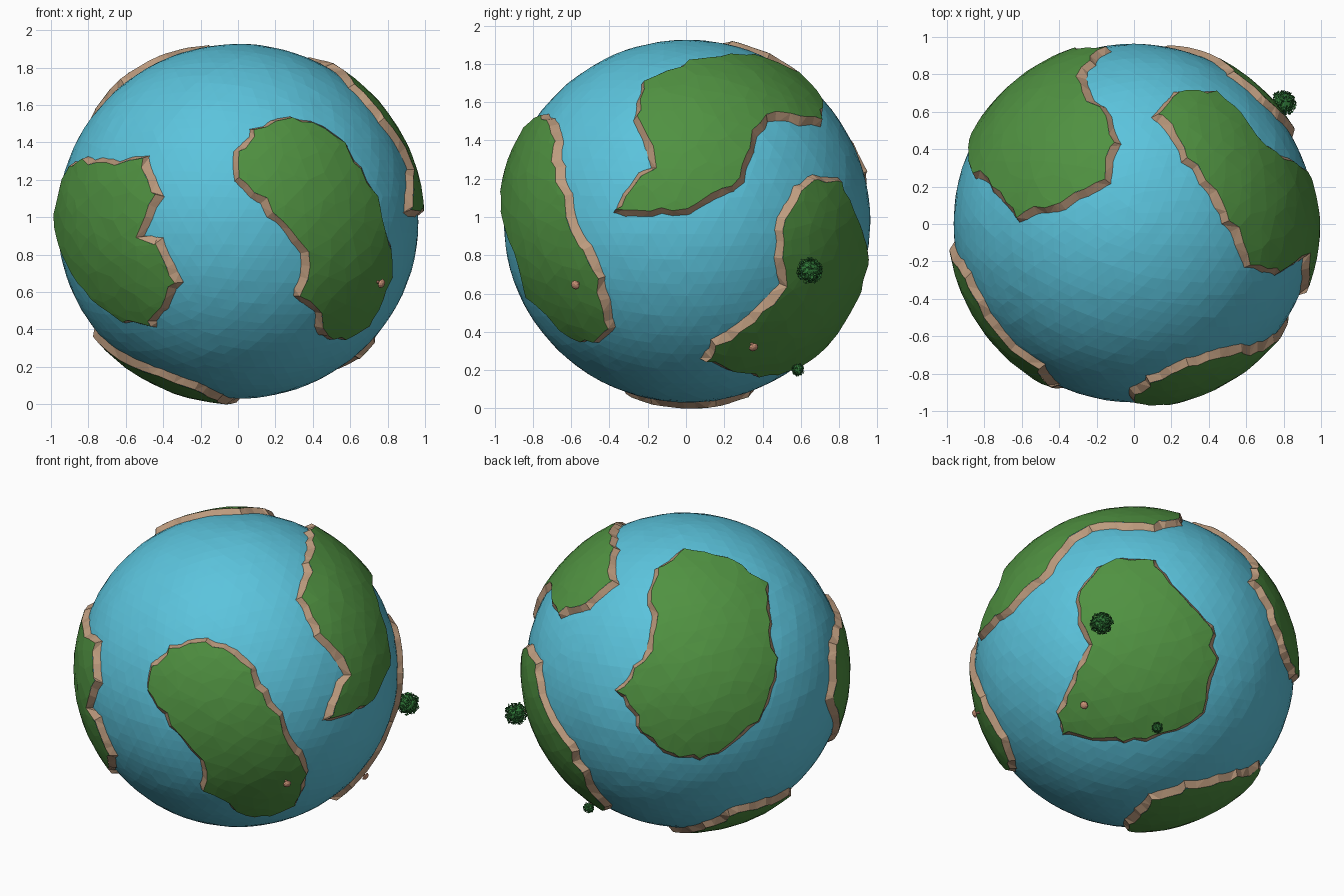
import bpy, bmesh, math, random
from mathutils import Vector, Matrix
from mathutils.geometry import delaunay_2d_cdt

random.seed(7)
if "Cube" in bpy.data.objects:
    bpy.data.objects.remove(bpy.data.objects["Cube"], do_unlink=True)

CENTER = Vector((0, 0.005, 0.978))
RADII = Vector((0.965, 0.958, 0.948))
MEAN_RADIUS = 0.957
LAND_HEIGHT = 0.033


def material(name, color):
    mat = bpy.data.materials.new(name)
    mat.use_nodes = True
    mat.diffuse_color = (*color, 1)
    shader = mat.node_tree.nodes["Principled BSDF"]
    shader.inputs["Base Color"].default_value = (*color, 1)
    shader.inputs["Roughness"].default_value = 0.8
    return mat


WATER = material("water blue", (0.105, 0.55, 0.72))
GRASS = material("grass green", (0.08, 0.285, 0.053))
CLIFF = material("cliff tan", (0.51, 0.33, 0.21))
LEAF = material("leaf green", (0.03, 0.19, 0.04))
MUSHROOM = material("mushroom pink", (0.58, 0.28, 0.18))


def finish(bm, name, *mats):
    mesh = bpy.data.meshes.new(name)
    bm.to_mesh(mesh)
    bm.free()
    for mat in mats:
        mesh.materials.append(mat)
    obj = bpy.data.objects.new(name, mesh)
    bpy.context.collection.objects.link(obj)
    return obj


def on_globe(direction, lift=0.0):
    return CENTER + direction * RADII + direction * lift


def jitter(amount):
    return random.uniform(-amount, amount)


def drawn_from(azimuth, elevation, points, base=0.0):
    """Wrap flat outline points onto the globe from one direction."""
    a, e = math.radians(azimuth), math.radians(elevation)
    right = Vector((-math.sin(a), math.cos(a), 0))
    toward = Vector((math.cos(a) * math.cos(e), math.sin(a) * math.cos(e), math.sin(e)))
    up = toward.cross(right)
    result = []
    for u, v in points:
        v -= base
        depth = math.sqrt(max(0, MEAN_RADIUS ** 2 - u * u - v * v))
        result.append((right * u + up * v + toward * depth).normalized())
    return result


def front(*points):
    return drawn_from(-90, 0, points, CENTER.z)


def side(*points):
    return drawn_from(0, 0, points, CENTER.z)


def top(*points):
    return drawn_from(-90, 90, points)


def below(*points):
    return drawn_from(90, -90, points)


def back_corner(*points):
    return drawn_from(125, 25, points)


def low_corner(*points):
    return drawn_from(55, -25, points)


def continent(name, outline):
    """Raised grass cap with a jagged cliff band around it."""
    n = sum(outline, Vector()).normalized()
    t = n.orthogonal().normalized()
    b = n.cross(t)

    def flatten(p):
        return Vector((p.dot(t), p.dot(b))) * 2 / (1 + p.dot(n))

    def unflatten(q):
        r = q.length_squared
        return ((t * q.x + b * q.y) * 4 + n * (4 - r)) / (4 + r)

    flat = [flatten(p) for p in outline]
    area = sum(p.x * q.y - q.x * p.y for p, q in zip(flat, flat[1:] + flat[:1]))
    if area < 0:
        flat.reverse()

    # jagged shoreline, then the cliff edge set inland
    shore = []
    for p, q in zip(flat, flat[1:] + flat[:1]):
        steps = max(1, round((q - p).length / 0.075))
        for i in range(steps):
            shore.append(p.lerp(q, i / steps) + Vector((jitter(0.016), jitter(0.016))))
    count = len(shore)
    edge = []
    for i, p in enumerate(shore):
        along = (shore[(i + 1) % count] - shore[i - 1]).normalized()
        inward = Vector((-along.y, along.x))
        edge.append(p + inward * (0.052 + jitter(0.014)))

    # scattered inland points give irregular facets
    inland = []
    spacing, reach = 0.1, 14
    for i in range(-reach, reach):
        for j in range(-reach, reach):
            p = Vector((i + 0.5 * (j % 2) + jitter(0.25), j + jitter(0.25))) * spacing
            if min((p - q).length for q in edge) > 0.045:
                inland.append(p)

    ring = [(i, (i + 1) % count) for i in range(count)]
    verts, _, faces, *_ = delaunay_2d_cdt(edge + inland, ring, [], 1, 1e-5)
    bm = bmesh.new()
    cap = [bm.verts.new(on_globe(unflatten(q), LAND_HEIGHT + jitter(0.0015))) for q in verts]
    for face in faces:
        bm.faces.new([cap[i] for i in face])
    foot = [bm.verts.new(on_globe(unflatten(q), -0.012)) for q in shore]
    brow = [bm.verts.new(on_globe(unflatten(q), LAND_HEIGHT)) for q in edge]
    for i, j in ring:
        if i % 2:
            tris = ((foot[i], foot[j], brow[j]), (foot[i], brow[j], brow[i]))
        else:
            tris = ((foot[i], foot[j], brow[i]), (foot[j], brow[j], brow[i]))
        for tri in tris:
            bm.faces.new(tri).material_index = 1
    bmesh.ops.delete(bm, geom=[v for v in bm.verts if not v.link_faces], context="VERTS")
    bm.normal_update()
    for face in bm.faces:
        if face.normal.dot(face.calc_center_median() - CENTER) < 0:
            face.normal_flip()
    return finish(bm, name, GRASS, CLIFF)


# Ocean ball with faint facets
bm = bmesh.new()
bmesh.ops.create_icosphere(bm, subdivisions=5, radius=1)
for v in bm.verts:
    v.co = on_globe(v.co.normalized(), jitter(0.0015))
finish(bm, "ocean", WATER)

# Continents
continent("front_left_continent", front(
    (-.03, 1.35), (.07, 1.48), (.27, 1.56), (.45, 1.5), (.56, 1.41), (.66, 1.27), (.73, 1.13),
    (.79, .95), (.82, .8), (.78, .58), (.68, .41), (.55, .33), (.4, .36), (.41, .48),
    (.29, .56), (.32, .8), (.15, 1.0), (-.03, 1.19)))

continent("front_right_continent",
    front((-.62, 1.32), (-.47, 1.35), (-.37, 1.1), (-.49, .92), (-.38, .89), (-.28, .64),
          (-.43, .4), (-.6, .43), (-.75, .54), (-.85, .66))
    + back_corner((.83, -.2), (.85, .08))
    + front((-.86, 1.31), (-.78, 1.34)))

continent("back_right_continent",
    top((-.24, .8), (-.22, .7), (-.11, .57), (-.06, .43), (-.12, .2), (-.35, .07),
        (-.6, 0), (-.8, .22))
    + back_corner((.56, .07), (.53, -.11), (.44, -.32), (.3, -.44), (.09, -.56), (-.15, -.5),
                  (-.27, -.38), (-.36, -.23), (-.43, -.11)))

continent("upper_left_continent",
    side((-.29, 1.5), (-.2, 1.28), (-.31, 1.18), (-.38, 1.02), (-.25, .98), (0, 1.0),
         (.15, 1.07), (.3, 1.17), (.34, 1.3))
    + top((.69, .42), (.57, .58), (.42, .7), (.2, .7), (.09, .57), (.25, .33), (.38, .15),
          (.5, -.06), (.58, -.24)))

continent("lower_left_continent", low_corner(
    (-.15, .62), (.05, .6), (.2, .42), (.41, .21), (.44, .02), (.38, -.31), (.26, -.43),
    (.02, -.52), (-.22, -.53), (-.47, -.49), (-.52, -.34), (-.44, -.16), (-.36, .05),
    (-.42, .18), (-.42, .39), (-.32, .54)))

# the view from underneath is mirrored in x
continent("bottom_continent", below(
    *[(-x, y) for x, y in ((-.62, .44), (-.74, .22), (-.77, 0), (-.6, -.23), (-.4, -.35),
                           (-.2, -.36), (-.04, -.14), (.03, .16), (-.11, .35), (-.31, .43))]))


def stand(obj, direction):
    """Stand a part built along z on the land in the given direction."""
    d = Vector(direction).normalized()
    obj.matrix_world = (Matrix.Translation(on_globe(d, LAND_HEIGHT))
                        @ d.to_track_quat("Z", "Y").to_matrix().to_4x4())


def tree(name, direction, size):
    # leafy ball: dark core with loose leaves around it, on a short trunk
    bm = bmesh.new()
    middle = Vector((0, 0, size * 0.85))
    bmesh.ops.create_icosphere(bm, subdivisions=2, radius=size * 0.75,
                               matrix=Matrix.Translation(middle))
    for _ in range(420):
        d = Vector([random.gauss(0, 1) for _ in range(3)]).normalized()
        spot = middle + d * size * random.uniform(0.75, 0.95)
        tilt = (d + Vector([jitter(0.8) for _ in range(3)])).normalized()
        a = tilt.orthogonal().normalized()
        a.rotate(Matrix.Rotation(random.uniform(0, math.tau), 3, tilt))
        c = tilt.cross(a)
        leaf = size * 0.14
        bm.faces.new([bm.verts.new(spot + o * leaf) for o in (a, c * 0.6, -a, c * -0.6)])
    stand(finish(bm, name + "_leaves", LEAF), direction)
    bm = bmesh.new()
    bmesh.ops.create_cone(bm, cap_ends=True, segments=6, radius1=size * 0.16,
                          radius2=size * 0.12, depth=size,
                          matrix=Matrix.Translation((0, 0, size * 0.3)))
    stand(finish(bm, name + "_trunk", CLIFF), direction)


def mushroom(name, direction):
    # domed cap on a thin stem
    bm = bmesh.new()
    bmesh.ops.create_uvsphere(bm, u_segments=10, v_segments=6, radius=0.025)
    for v in bm.verts:
        v.co.z = max(v.co.z, -0.004) * 0.7 + 0.024
    bmesh.ops.create_cone(bm, cap_ends=True, segments=8, radius1=0.009, radius2=0.007,
                          depth=0.03, matrix=Matrix.Translation((0, 0, 0.009)))
    stand(finish(bm, name, MUSHROOM), direction)


# Plants
tree("large_tree", (.79, .64, -.26), 0.073)
tree("small_tree", (.3, .57, -.77), 0.036)
mushroom("front_mushroom", (.77, -.59, -.34))
mushroom("back_mushroom", (.67, .34, -.65))
